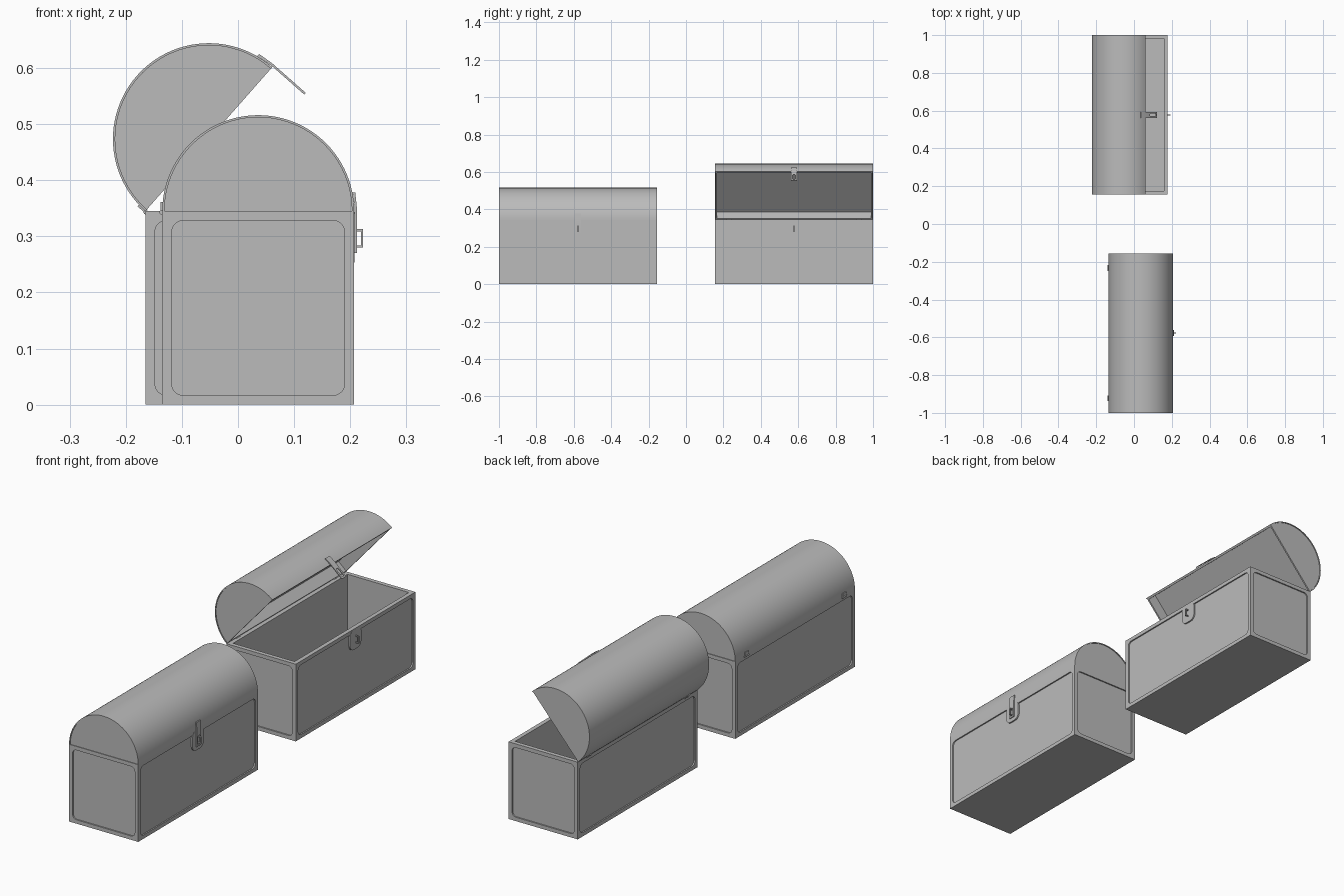
import bpy, bmesh
from math import pi, cos, sin, sqrt, radians
from mathutils import Matrix, Vector

if "Cube" in bpy.data.objects:
    bpy.data.objects.remove(bpy.data.objects["Cube"], do_unlink=True)

# Single plain grey material
grey = bpy.data.materials.new("plain grey")
grey.use_nodes = True
colour = (0.5, 0.5, 0.5, 1)
grey.diffuse_color = colour
grey.node_tree.nodes["Principled BSDF"].inputs["Base Color"].default_value = colour

HX, HY, H = 0.171, 0.4225, 0.345   # half width, half length, box height
R = HX                             # lid radius
WALL, DEPTH, MARGIN = 0.019, 0.006, 0.017


def prism(name, pts, axis, a, b):
    """Extrude a 2D outline along x (outline y,z), y (x,z) or z (x,y)."""
    place = {"x": lambda u, v, t: (t, u, v),
             "y": lambda u, v, t: (u, t, v),
             "z": lambda u, v, t: (u, v, t)}[axis]
    bm = bmesh.new()
    face = bm.faces.new([bm.verts.new(place(u, v, a)) for u, v in pts])
    ext = bmesh.ops.extrude_face_region(bm, geom=[face])
    shift = Vector(place(0, 0, b - a))
    bmesh.ops.translate(bm, vec=shift,
                        verts=[g for g in ext["geom"] if isinstance(g, bmesh.types.BMVert)])
    bmesh.ops.recalc_face_normals(bm, faces=bm.faces)
    mesh = bpy.data.meshes.new(name)
    bm.to_mesh(mesh)
    bm.free()
    mesh.materials.append(grey)
    ob = bpy.data.objects.new(name, mesh)
    bpy.context.collection.objects.link(ob)
    return ob


def rounded(u0, u1, v0, v1, r, n=6):
    pts = []
    corners = [(u1 - r, v1 - r), (u0 + r, v1 - r), (u0 + r, v0 + r), (u1 - r, v0 + r)]
    for i, (cu, cv) in enumerate(corners):
        for k in range(n + 1):
            a = (i + k / n) * pi / 2
            pts.append((cu + r * cos(a), cv + r * sin(a)))
    return pts


def rect(u0, u1, v0, v1):
    return [(u0, v0), (u1, v0), (u1, v1), (u0, v1)]


def half_disc(r, n=48):
    return [(r * cos(pi * k / n), H + r * sin(pi * k / n)) for k in range(n + 1)]


def cut(ob, cutters):
    for c in cutters:
        m = ob.modifiers.new("cut", "BOOLEAN")
        m.operation, m.solver, m.object = "DIFFERENCE", "EXACT", c
    bpy.context.view_layer.update()
    dg = bpy.context.evaluated_depsgraph_get()
    mesh = bpy.data.meshes.new_from_object(ob.evaluated_get(dg))
    ob.modifiers.clear()
    ob.data = mesh
    for c in cutters:
        bpy.data.objects.remove(c, do_unlink=True)
    return ob


def build_box(tag):
    box = prism(tag + "_box", rect(-HX, HX, -HY, HY), "z", 0, H)
    cutters = [prism("cavity", rect(-HX + WALL, HX - WALL, -HY + WALL, HY - WALL),
                     "z", 0.02, H + 0.1)]
    # recessed panels on the four sides
    for s in (-1, 1):
        long = rounded(-HY + MARGIN, HY - MARGIN, MARGIN, H - MARGIN, 0.02)
        short = rounded(-HX + MARGIN, HX - MARGIN, MARGIN, H - MARGIN, 0.02)
        cutters.append(prism("panel", long, "x", s * (HX - DEPTH), s * (HX + 0.05)))
        cutters.append(prism("panel", short, "y", s * (HY - DEPTH), s * (HY + 0.05)))
    cut(box, cutters)
    # lock plate hanging from the rim, with a keeper loop
    plate = prism(tag + "_lock_plate", rounded(-0.04, 0.04, 0.253, H - 0.002, 0.026),
                  "x", HX - DEPTH - 0.004, HX + 0.0005)
    x0, x1, t = HX - 0.002, HX + 0.016, 0.004
    loop = [(x0, 0.28), (x1, 0.28), (x1, 0.313), (x0, 0.313), (x0, 0.313 - t),
            (x1 - t, 0.313 - t), (x1 - t, 0.28 + t), (x0, 0.28 + t)]
    return [box, plate, prism(tag + "_lock_loop", loop, "y", -0.003, 0.003)]


def build_lid(tag):
    lid = prism(tag + "_lid", half_disc(R), "y", -HY, HY)
    cutters = [prism("recess", rect(-R + 0.01, R - 0.01, -HY + 0.01, HY - 0.01),
                     "z", H - 0.05, H + 0.05)]
    # shallow inset of the curved end caps
    for s in (-1, 1):
        cutters.append(prism("cap", half_disc(R - 0.004), "y",
                             s * (HY - 0.003), s * (HY + 0.05)))
    cut(lid, cutters)
    # hasp strap with a slot for the loop
    x, t, w = HX + 0.001, 0.004, 0.015
    strap = [(x, 0.27), (x + t, 0.27), (x + t, 0.35), (x + t - 0.003, 0.378),
             (x - 0.004, 0.378), (x, 0.35)]
    hasp = prism(tag + "_hasp", strap, "y", -w, w)
    cut(hasp, [prism("slot", rounded(-0.007, 0.007, 0.277, 0.317, 0.004), "x", HX - 0.05, HX + 0.05)])
    return [lid, hasp]


def build_hinges(tag):
    parts = []
    for side, y in (("left", 0.345), ("right", -0.345)):
        pts = rounded(-HX - 0.005, -HX + 0.003, H - 0.006, H + 0.002, 0.0039)
        parts.append(prism(f"{tag}_hinge_pin_{side}", pts, "y", y - 0.015, y + 0.015))
        parts.append(prism(f"{tag}_hinge_leaf_{side}",
                           rect(-HX - 0.003, -HX + 0.004, H - 0.001, H + 0.016),
                           "y", y - 0.012, y + 0.012))
    return parts


# Two chests: one closed, one with its lid swung back
hinge = Vector((-HX, 0, H))
swing = (Matrix.Translation(hinge) @ Matrix.Rotation(radians(-48.6), 4, "Y")
         @ Matrix.Translation(-hinge))
everything = []
for tag, offset, pose in (("closed_chest", (0.036, -0.5775, 0), Matrix.Identity(4)),
                          ("open_chest", (0.006, 0.5775, 0), swing)):
    move = Matrix.Translation(offset)
    fixed = build_box(tag)
    moving = build_lid(tag) + build_hinges(tag)
    for ob in fixed:
        ob.matrix_world = move
    for ob in moving:
        ob.matrix_world = move @ pose
    everything += fixed + moving

bpy.ops.object.select_all(action="DESELECT")
for ob in everything:
    ob.select_set(True)
bpy.context.view_layer.objects.active = everything[0]
bpy.ops.object.shade_smooth_by_angle(angle=radians(30))
bpy.ops.object.select_all(action="DESELECT")
